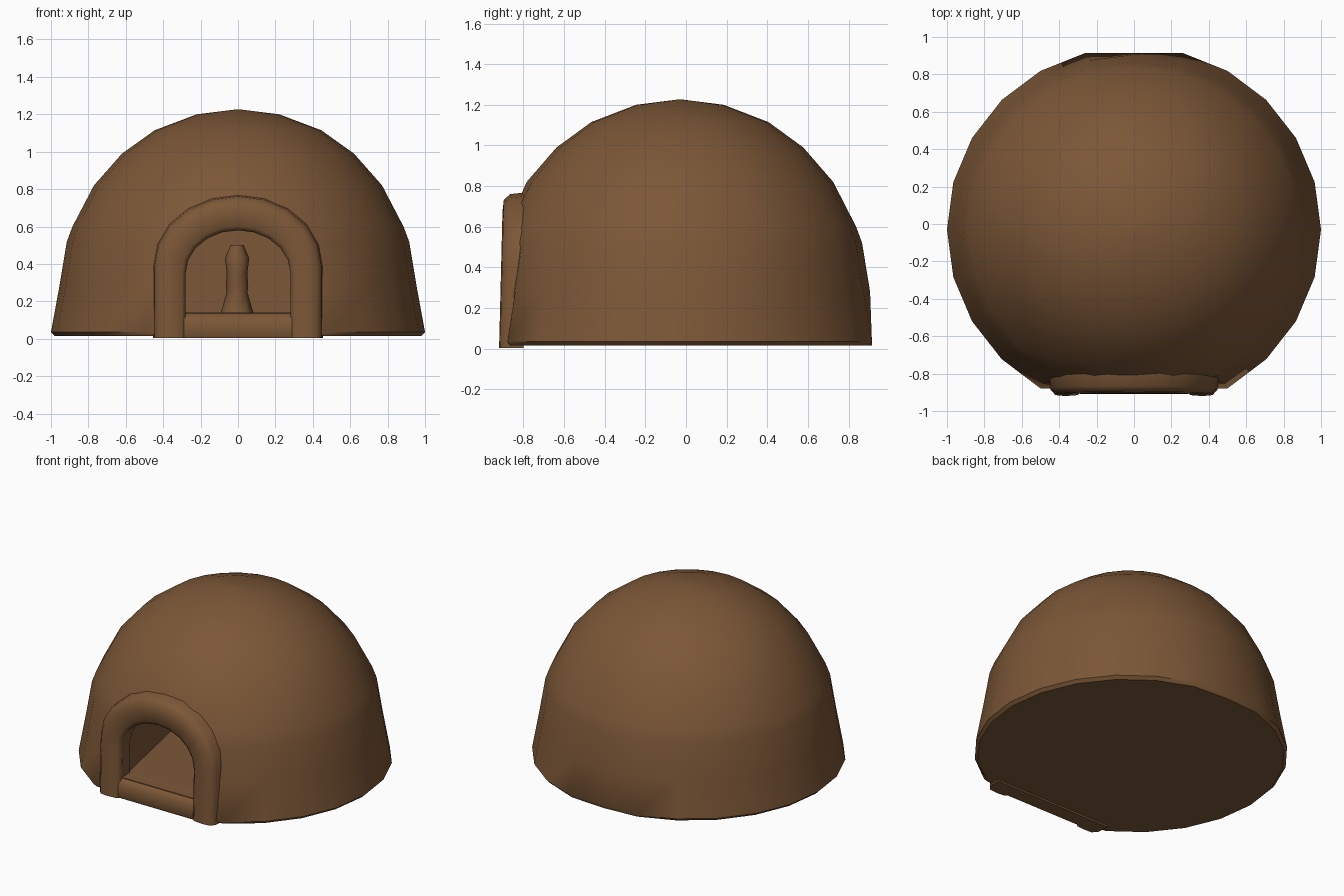
import bpy, bmesh
from math import sin, cos, pi, radians

if "Cube" in bpy.data.objects:
    bpy.data.objects.remove(bpy.data.objects["Cube"], do_unlink=True)

clay = bpy.data.materials.new("brown clay")
clay.use_nodes = True
clay_colour = (0.20, 0.095, 0.038, 1)
clay.diffuse_color = clay_colour
clay.node_tree.nodes["Principled BSDF"].inputs["Base Color"].default_value = clay_colour


def loft(name, rings):
    """Skin closed rings of points in order and cap both ends."""
    bm = bmesh.new()
    loops = [[bm.verts.new(p) for p in ring] for ring in rings]
    n = len(loops[0])
    for a, b in zip(loops, loops[1:]):
        for i in range(n):
            j = (i + 1) % n
            bm.faces.new((a[i], a[j], b[j], b[i]))
    bm.faces.new(loops[0])
    bm.faces.new(loops[-1])
    bmesh.ops.recalc_face_normals(bm, faces=bm.faces)
    mesh = bpy.data.meshes.new(name)
    bm.to_mesh(mesh)
    bm.free()
    mesh.materials.append(clay)
    obj = bpy.data.objects.new(name, mesh)
    bpy.context.collection.objects.link(obj)
    return obj


def smooth(obj, angle=45):
    bpy.ops.object.select_all(action="DESELECT")
    obj.select_set(True)
    bpy.context.view_layer.objects.active = obj
    bpy.ops.object.shade_smooth_by_angle(angle=radians(angle))


def arch(half_width, spring, top, base, steps=10):
    """Points (x, z) up one side, over the arch and down the other."""
    over = [(half_width * cos(pi * i / steps), spring + (top - spring) * sin(pi * i / steps))
            for i in range(steps + 1)]
    return [(half_width, base)] + over + [(-half_width, base)]


# Domed shell: radius and height pairs, flattened where the doorway sits
profile = [(0.98, 0.015), (1.0, 0.035), (0.955, 0.28), (0.915, 0.52), (0.885, 0.6), (0.77, 0.82),
           (0.62, 0.99), (0.445, 1.115), (0.22, 1.2), (0.02, 1.225)]
sides = 24
rings = []
for r, z in profile:
    ring = []
    for i in range(sides):
        a = 2 * pi * i / sides
        y = -0.03 + 0.98 * r * sin(a)
        ring.append((r * cos(a), min(max(y, -0.88), 0.915), z))
    rings.append(ring)
shell = loft("oven_dome", rings)

# Baking chamber: the doorway widens inwards and closes at the back
stations = [(-1.0, 1), (-0.85, 1), (-0.15, 1.5), (0.35, 1.6), (0.6, 1.2)]
floor = 0.14
cutter = loft("chamber_cutter", [
    [(x * s, y, floor + (z - floor) * s) for x, z in arch(0.28, 0.35, 0.58, floor)]
    for y, s in stations])
cutter.hide_render = True

cut = shell.modifiers.new("chamber", "BOOLEAN")
cut.operation = "DIFFERENCE"
cut.solver = "EXACT"
cut.object = cutter
bpy.context.view_layer.objects.active = shell
bpy.ops.object.modifier_apply(modifier="chamber")
bpy.data.objects.remove(cutter, do_unlink=True)
smooth(shell)

# Rounded clay rim around the doorway, leaning back slightly
inner = arch(0.28, 0.35, 0.58, 0.003)
outer = arch(0.455, 0.39, 0.77, 0.003)
section = [(0, -0.8), (0, -0.895), (0.12, -0.915), (0.5, -0.92), (0.8, -0.915), (0.95, -0.885), (1, -0.8)]
rim_rings = []
for (xi, zi), (xo, zo) in zip(inner, outer):
    ring = []
    for t, y in section:
        z = zi + (zo - zi) * t
        ring.append((xi + (xo - xi) * t, y + 0.025 * z, z))
    rim_rings.append(ring)
rim = loft("doorway_rim", rim_rings)
smooth(rim, 60)

# Rounded sill across the foot of the doorway
sill_section = [(-0.8, 0.003), (-0.9, 0.003), (-0.91, 0.03), (-0.905, 0.1), (-0.88, 0.135), (-0.8, 0.141)]
sill = loft("doorway_sill", [[(x, y, z) for y, z in sill_section] for x in (-0.29, 0.29)])
smooth(sill, 60)

# Small clay post standing at the back of the chamber
post_profile = [(0.09, 0.13), (0.055, 0.25), (0.06, 0.28), (0.055, 0.35), (0.065, 0.43), (0.035, 0.5)]
post = loft("inner_post", [
    [(-0.005 + r * cos(2 * pi * i / 8), 0.4 + r * sin(2 * pi * i / 8), z) for i in range(8)]
    for r, z in post_profile])
smooth(post)
